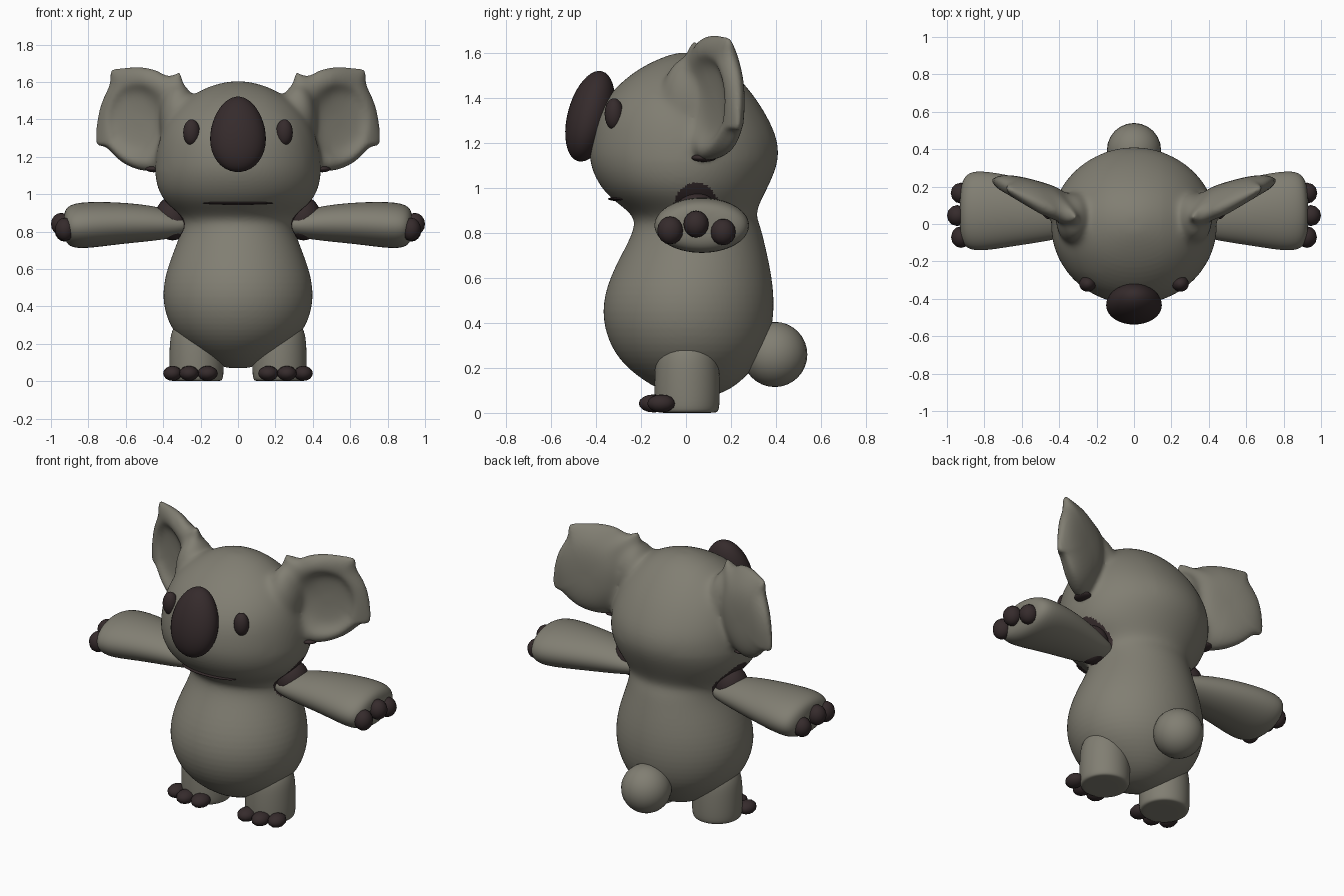
import bpy, bmesh, math
from mathutils import Matrix, Vector

if "Cube" in bpy.data.objects:
    bpy.data.objects.remove(bpy.data.objects["Cube"])


def material(name, col):
    m = bpy.data.materials.new(name)
    m.diffuse_color = (*col, 1)
    m.use_nodes = True
    m.node_tree.nodes["Principled BSDF"].inputs["Base Color"].default_value = m.diffuse_color
    return m


GREY = material("grey_fur", (0.22, 0.21, 0.17))
DARK = material("dark_brown", (0.036, 0.024, 0.025))


def finish(bm, name, mats, mirror=False, subsurf=0):
    """Turn a bmesh into a smooth object, optionally mirrored and subdivided."""
    bmesh.ops.recalc_face_normals(bm, faces=bm.faces)
    me = bpy.data.meshes.new(name)
    bm.to_mesh(me)
    bm.free()
    ob = bpy.data.objects.new(name, me)
    bpy.context.collection.objects.link(ob)
    for m in mats:
        me.materials.append(m)
    for p in me.polygons:
        p.use_smooth = True
    bpy.context.view_layer.objects.active = ob
    if mirror:
        md = ob.modifiers.new("mirror", 'MIRROR')
        md.use_mirror_merge = False
        bpy.ops.object.modifier_apply(modifier="mirror")
    if subsurf:
        md = ob.modifiers.new("subsurf", 'SUBSURF')
        md.levels = md.render_levels = subsurf
        bpy.ops.object.modifier_apply(modifier="subsurf")
    return ob


def loft(loops, cap=True):
    """Skin a list of equal-length point loops."""
    bm = bmesh.new()
    rows = [[bm.verts.new(p) for p in lp] for lp in loops]
    n = len(rows[0])
    for a, b in zip(rows, rows[1:]):
        for i in range(n):
            j = (i + 1) % n
            bm.faces.new((a[i], a[j], b[j], b[i]))
    if cap:
        for r in (rows[0], rows[-1]):
            c = bm.verts.new(sum((v.co for v in r), Vector()) / n)
            for i in range(n):
                bm.faces.new((r[i], r[(i + 1) % n], c))
    return bm


def ellipse(n, f):
    return [f(math.cos(2 * math.pi * i / n), math.sin(2 * math.pi * i / n)) for i in range(n)]


def balls(name, mat, items, mirror=False, u=24, v=16, tilt=0, taper=0):
    """One object made of ellipsoids given as (centre, half sizes)."""
    bm = bmesh.new()
    for c, s in items:
        vs = bmesh.ops.create_uvsphere(bm, u_segments=u, v_segments=v, radius=1)["verts"]
        for w in vs:
            w.co.x *= 1 - taper * w.co.z
        bmesh.ops.transform(bm, verts=vs, matrix=Matrix.Translation(c)
                            @ Matrix.Rotation(tilt, 4, 'X') @ Matrix.Diagonal((*s, 1)))
    return finish(bm, name, [mat], mirror)


# Body and head in one skin: z, half width, front y, back y
profile = [(.07, .06, -.02, .10), (.10, .15, -.12, .20), (.19, .285, -.26, .30),
           (.30, .375, -.345, .37), (.45, .412, -.382, .398), (.60, .385, -.346, .387),
           (.75, .322, -.263, .353), (.83, .30, -.228, .333), (.885, .315, -.238, .310),
           (.95, .385, -.333, .338), (1.02, .432, -.395, .375), (1.12, .45, -.436, .417),
           (1.22, .441, -.43, .411), (1.32, .418, -.408, .364), (1.42, .37, -.345, .30),
           (1.52, .275, -.235, .21), (1.58, .15, -.115, .125), (1.602, .05, -.04, .05)]
loops = [ellipse(28, lambda c, s, z=z, w=w, a=a, b=b: (w * c, (a + b) / 2 + (b - a) / 2 * s, z))
         for z, w, a, b in profile]
body = finish(loft(loops), "body_head_and_ears", [GREY], subsurf=2)

# Ears: outline in x,z with small fur tufts, dished in front and domed behind
outline = [(.27, 1.42), (.27, 1.55), (.285, 1.70), (.35, 1.615), (.42, 1.67), (.54, 1.69),
           (.64, 1.675), (.70, 1.68), (.675, 1.59), (.73, 1.50), (.757, 1.38), (.775, 1.24),
           (.71, 1.28), (.65, 1.195), (.56, 1.135), (.46, 1.115), (.38, 1.13), (.30, 1.24)]
CX, CZ = .535, 1.39


def ear_loop(k, dy, rounded=0):
    """Outline scaled by k, moved back by dy and blended towards an ellipse."""
    out = []
    for x, z in outline:
        a = math.atan2(z - CZ, x - CX)
        x = x + rounded * (CX + .225 * math.cos(a) - x)
        z = z + rounded * (CZ + .27 * math.sin(a) - z)
        x, z = CX + (x - CX) * k, CZ + (z - CZ) * k
        thin = min(1, max(.35, 1 - (x - .4) * 1.6))  # ear thins towards its outer edge
        out.append((x, (x - .45) * (.6 if x > .45 else .3) + .02 + dy * thin, z))
    return out


loops = [ear_loop(.2, .07, 1), ear_loop(.52, .06, 1), ear_loop(.67, .03, 1),
         ear_loop(.77, .0, 1), ear_loop(.92, .005, .5), ear_loop(1.0, .05),
         ear_loop(1.0, .09, .3), ear_loop(.92, .14, .8), ear_loop(.72, .185, 1),
         ear_loop(.45, .205, 1), ear_loop(.2, .21, 1)]
ears = finish(loft(loops), "ears", [GREY], True, 2)
# Swelling where each ear joins the head
roots = balls("ear_roots", GREY, [((.32, .03, 1.40), (.10, .14, .195))], True, 32, 20)

# Fuse ears and head, then soften the seam between them
bpy.ops.object.select_all(action='DESELECT')
for o in (body, ears, roots):
    o.select_set(True)
bpy.context.view_layer.objects.active = body
bpy.ops.object.join()
md = body.modifiers.new("fuse", 'REMESH')
md.mode, md.voxel_size, md.use_smooth_shade = 'VOXEL', .0105, True
bpy.ops.object.modifier_apply(modifier="fuse")
seam = body.vertex_groups.new(name="seam")
for v in body.data.vertices:
    x, y, z = abs(v.co.x), v.co.y, v.co.z
    w = min((x - .15) / .06, (.50 - x) / .06, (z - 1.12) / .05, (1.655 - z) / .04, (y + .26) / .05)
    seam.add([v.index], max(.0, min(1, w)), 'REPLACE')
md = body.modifiers.new("soften", 'SMOOTH')
md.factor, md.iterations, md.vertex_group = .5, 60, "seam"
bpy.ops.object.modifier_apply(modifier="soften")

# Dark shoulder sockets around the arm roots
body.data.materials.clear()
body.data.materials.append(GREY)
body.data.materials.append(DARK)
for p in body.data.polygons:
    c = p.center
    dark = abs(c.x) > .25 and ((c.y - .045) / .105) ** 2 + ((c.z - .89) / .135) ** 2 < 1
    p.material_index = 1 if dark else 0
    p.use_smooth = True
balls("shoulder_sockets", DARK, [((.35, .045, .87), (.095, .10, .117))], True)
balls("ear_base_patches", DARK, [((.45, .08, 1.135), (.045, .055, .018))], True)

# Arms: x, centre y, centre z, half depth, half height
arm = [(.25, .05, .84, .08, .05), (.32, .05, .835, .11, .068), (.45, .055, .845, .15, .098),
       (.65, .07, .845, .195, .117), (.83, .07, .833, .226, .131), (.905, .07, .83, .205, .115),
       (.93, .06, .835, .13, .075)]
loops = [ellipse(14, lambda c, s, r=r: (r[0], r[1] + r[3] * c, r[2] + r[4] * s)) for r in arm]
finish(loft(loops), "arms", [GREY], True, 2)

# Legs: z, radius
leg = [(0, .125), (.004, .14), (.03, .150), (.20, .148), (.27, .137), (.33, .10)]
loops = [ellipse(16, lambda c, s, z=z, r=r: (.222 + r * c, .005 + r * s, z)) for z, r in leg]
finish(loft(loops), "legs", [GREY], True, 2)

# Face
balls("nose", DARK, [((0, -.427, 1.32), (.148, .10, .207))], tilt=math.radians(-15), taper=.12,
      u=32, v=20)
balls("eyes", DARK, [((.248, -.32, 1.33), (.045, .042, .07))], True)
balls("mouth", DARK, [((0, -.277, .952), (.19, .07, .011))])

# Tail
balls("tail", GREY, [((0, .395, .26), (.145, .145, .145))])

# Claws on hands and feet
balls("hand_claws", DARK, [((.925, -.07, .812), (.053, .058, .062)), ((.945, .045, .84), (.055, .056, .06)),
                           ((.925, .165, .805), (.055, .056, .059))], True, 12, 8)
balls("foot_claws", DARK, [((.35, -.11, .042), (.05, .062, .04)), ((.262, -.145, .042), (.052, .065, .04)),
                           ((.162, -.14, .042), (.054, .065, .04))], True, 12, 8)
